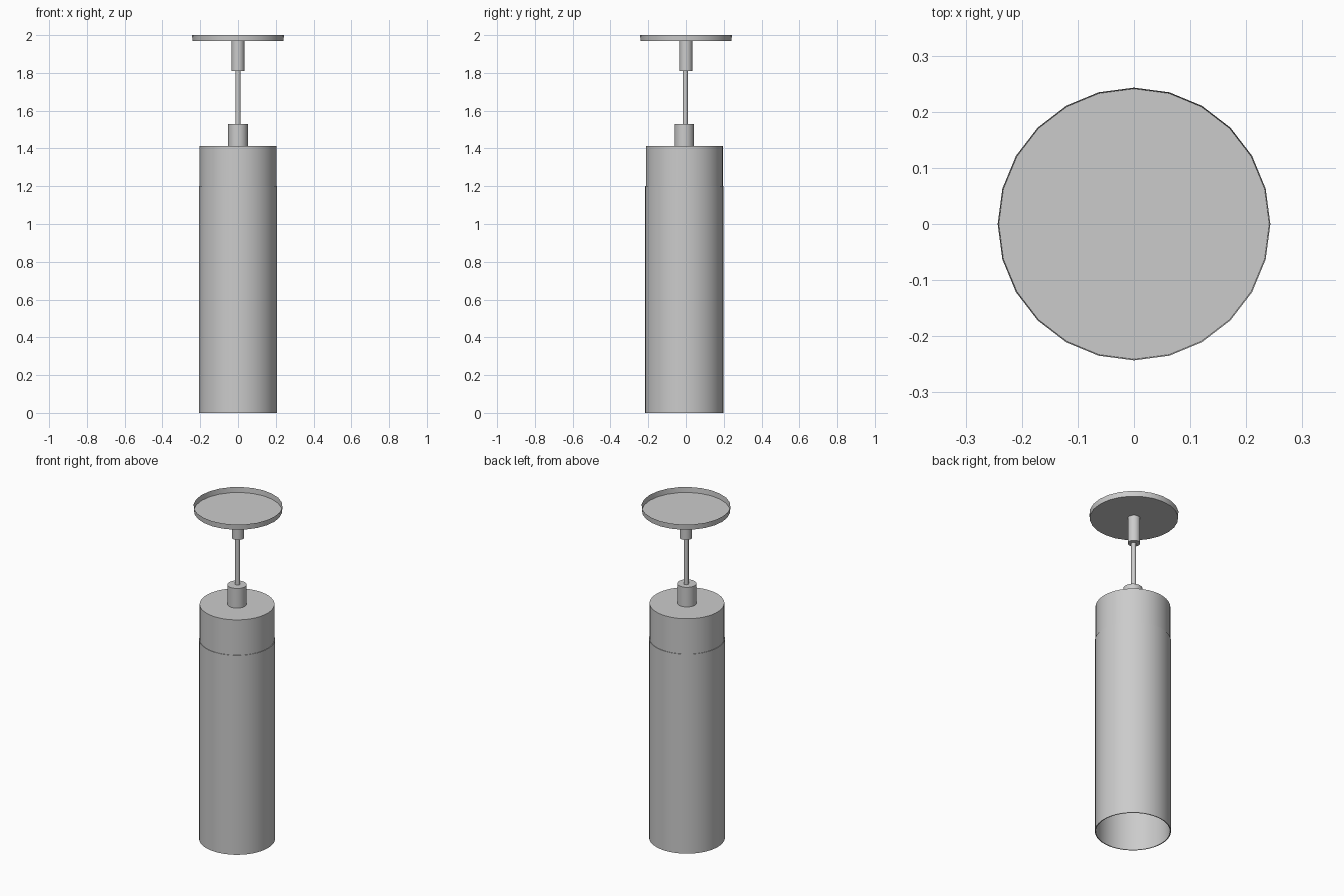
import bpy, math

if "Cube" in bpy.data.objects:
    bpy.data.objects.remove(bpy.data.objects["Cube"])

AXIS_Y = -0.009  # the shade hangs slightly forward of the canopy


def lathe(name, profile, sides, y=0.0, closed=False):
    """Spin (radius, z) points about z; a radius of 0 becomes a single pole."""
    verts, rings, faces = [], [], []
    for r, z in profile:
        start = len(verts)
        n = sides if r > 0 else 1
        for i in range(n):
            a = 2 * math.pi * i / sides
            verts.append((r * math.cos(a), r * math.sin(a), z))
        rings.append([start + i % n for i in range(sides)])
    pairs = list(zip(rings, rings[1:]))
    if closed:
        pairs.append((rings[-1], rings[0]))
    for low, high in pairs:
        for i in range(sides):
            j = (i + 1) % sides
            quad = [low[i], low[j], high[j], high[i]]
            faces.append(list(dict.fromkeys(quad)))
    mesh = bpy.data.meshes.new(name)
    mesh.from_pydata(verts, [], faces)
    obj = bpy.data.objects.new(name, mesh)
    obj.location.y = y
    bpy.context.collection.objects.link(obj)
    bpy.ops.object.select_all(action='DESELECT')
    obj.select_set(True)
    bpy.context.view_layer.objects.active = obj
    bpy.ops.object.shade_smooth_by_angle(angle=math.radians(35))
    return obj


def rod(name, r, z0, z1, sides, y=0.0):
    return lathe(name, [(0, z0), (r, z0), (r, z1), (0, z1)], sides, y)


# Ceiling canopy: shallow dish, open at the top
lathe("ceiling_canopy", [(0, 1.968), (0.241, 1.968), (0.243, 2.0)], 24)

# Hanging stem
rod("canopy_stem", 0.034, 1.81, 1.968, 24)
rod("hanging_rod", 0.0135, 1.53, 1.81, 16, -0.003)
rod("shade_collar", 0.052, 1.412, 1.53, 32, AXIS_Y)

# Upper can: closed on top, open below
lathe("upper_can", [(0.204, 1.19), (0.204, 1.412), (0, 1.412)], 48, AXIS_Y)

# Outer sleeve: thin open tube
lathe("shade_sleeve", [(0.207, 0), (0.207, 1.2), (0.202, 1.2), (0.202, 0)],
      48, AXIS_Y, closed=True)
